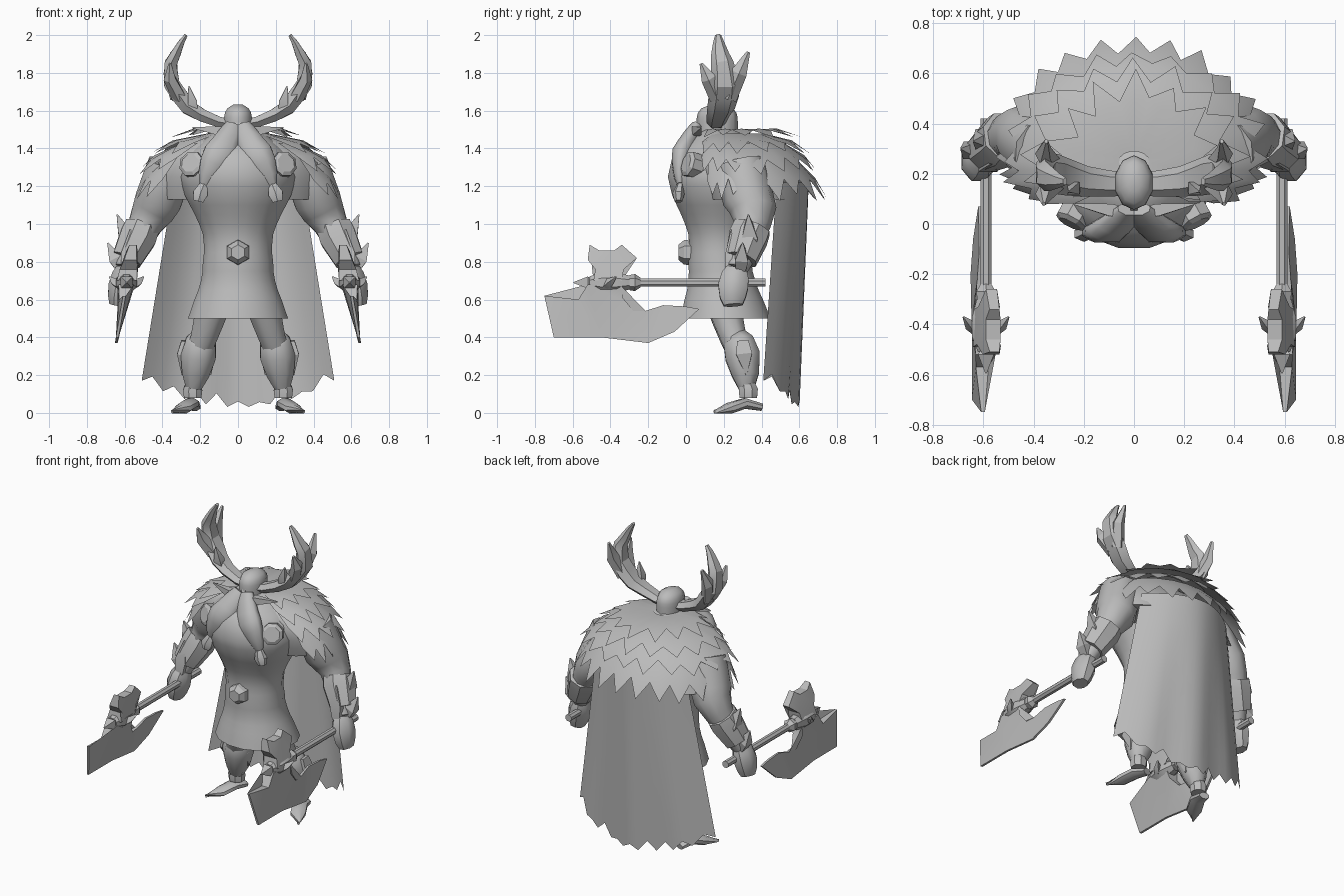
import bpy, bmesh, math, random
from mathutils import Vector

random.seed(4)
if "Cube" in bpy.data.objects:
    bpy.data.objects.remove(bpy.data.objects["Cube"])

grey = bpy.data.materials.new("plain grey")
grey.use_nodes = True
grey.diffuse_color = (0.5, 0.5, 0.5, 1)
grey.node_tree.nodes["Principled BSDF"].inputs["Base Color"].default_value = grey.diffuse_color


def finish(name, bm, mirror=False, crease=40):
    mesh = bpy.data.meshes.new(name)
    bmesh.ops.recalc_face_normals(bm, faces=bm.faces)
    bm.to_mesh(mesh)
    bm.free()
    mesh.materials.append(grey)
    part = bpy.data.objects.new(name, mesh)
    bpy.context.collection.objects.link(part)
    if mirror:
        modifier = part.modifiers.new("both sides", "MIRROR")
        modifier.use_mirror_merge = False
    bpy.ops.object.select_all(action="DESELECT")
    part.select_set(True)
    bpy.context.view_layer.objects.active = part
    bpy.ops.object.shade_smooth_by_angle(angle=math.radians(crease))


def refine(points):
    """Insert a rounded midpoint between each pair of neighbours."""
    result = [points[0]]
    last = len(points) - 1
    for i in range(last):
        before, after = points[max(i - 1, 0)], points[min(i + 2, last)]
        start, end = points[i], points[i + 1]
        result += [(start + end) * 0.625 - (before + after) * 0.125, end]
    return result


def tube(name, path, radii, flat=1, sides=8, mirror=True, crease=40, level=False, smooth=False):
    """Loft a polygon along a path; flat stretches its depth against its width."""
    rows = [Vector((*point, radius)) for point, radius in zip(path, radii)]
    if smooth:
        rows = refine(rows)
    centres = [row.to_3d() for row in rows]
    bm = bmesh.new()
    rings = []
    for i, row in enumerate(rows):
        along = (centres[min(i + 1, len(rows) - 1)] - centres[max(i - 1, 0)]).normalized()
        if level:
            along = Vector((0, 0, 1))
        reference = Vector((0, 1, 0)) if abs(along.y) < 0.8 else Vector((0, 0, 1))
        wide = along.cross(reference).normalized() * row[3]
        deep = wide.cross(along) * flat
        turns = [math.tau * (k + 0.5) / sides for k in range(sides)]
        rings.append([bm.verts.new(centres[i] + wide * math.cos(a) + deep * math.sin(a)) for a in turns])
    for low, high in zip(rings, rings[1:]):
        for k in range(sides):
            bm.faces.new((low[k - 1], low[k], high[k], high[k - 1]))
    bm.faces.new(rings[0])
    bm.faces.new(rings[-1])
    finish(name, bm, mirror, crease)


def spike(name, base, tip, radius, flat=1):
    middle = Vector(base).lerp(Vector(tip), 0.4)
    tube(name, [base, middle, tip], [radius * 0.7, radius, 0.004], flat, sides=4, crease=25)


# Torso with a narrow waist and a flared kilt
girths = [0.27, 0.235, 0.2, 0.19, 0.185, 0.21, 0.26, 0.3, 0.3, 0.24, 0.1]
tube("torso", [(0, 0.21 - 0.01 * min(i, 3), 0.5 + i / 10) for i in range(len(girths))], girths,
     flat=0.9, sides=16, mirror=False, crease=60, level=True, smooth=True)
tube("belt_buckle", [(0, 0.05, 0.85), (0, -0.01, 0.85), (0, -0.04, 0.85)], [0.07, 0.065, 0.04],
     sides=6, mirror=False, crease=20)

# Head with a rounded helmet
curve = [i / 5 for i in range(-4, 5)] + [0.97]
tube("head", [(0, 0.165, 1.52 + s * 0.115) for s in curve], [0.078 * math.sqrt(1 - s ** 4) for s in curve],
     flat=1.4, sides=10, mirror=False, crease=50, level=True)
spike("nose_guard", (0, 0.05, 1.47), (0, 0.1, 1.61), 0.02)

# Beard, braids and moustache
tube("beard", [(0.02, 0.06, 1.52), (0.07, 0, 1.41), (0.13, -0.03, 1.32), (0.18, -0.03, 1.21)],
     [0.05, 0.085, 0.08, 0.03], flat=0.6, smooth=True, crease=60)
tube("braid_end", [(0.18, -0.03, 1.21), (0.2, -0.04, 1.16), (0.21, -0.04, 1.12)], [0.025, 0.045, 0.03],
     flat=0.7, sides=6)
spike("moustache", (0, 0.04, 1.48), (0.24, 0.08, 1.51), 0.035)
tube("chest_disc", [(0.2, 0.1, 1.29), (0.25, 0.01, 1.32), (0.255, 0, 1.323)], [0.07, 0.07, 0.05], crease=20)

# Antlers with flattened main beams and three prongs
tube("antler_beam", [(0.04, 0.16, 1.53), (0.19, 0.17, 1.575), (0.31, 0.2, 1.68), (0.355, 0.2, 1.8),
                     (0.33, 0.18, 1.9), (0.275, 0.17, 2)],
     [0.03, 0.038, 0.05, 0.042, 0.03, 0.01], flat=1.6, sides=6, crease=25, smooth=True)
tube("antler_back_prong", [(0.32, 0.22, 1.67), (0.36, 0.28, 1.8), (0.35, 0.33, 1.91)],
     [0.04, 0.035, 0.008], flat=1.3, sides=5, crease=25)
tube("antler_front_prong", [(0.31, 0.17, 1.67), (0.36, 0.12, 1.77), (0.36, 0.08, 1.85)],
     [0.04, 0.035, 0.008], flat=1.2, sides=5, crease=25)
spike("antler_inner_prong", (0.23, 0.15, 1.59), (0.26, 0.13, 1.73), 0.035)

# Fur mantle: a dome under overlapping ragged tiers
curve = [i / 6 for i in range(6)] + [0.97]
tube("mantle_dome", [(0, 0.34 - s * 0.14, 1.13 + s * 0.36) for s in curve],
     [0.45 * (1 - s ** 3) ** 0.6 for s in curve],
     flat=0.56, sides=20, mirror=False, crease=60, level=True)


def fur_tier(name, inner, outer, teeth, reach):
    """Ring of pointed tufts; inner and outer hold width, back depth, front depth and height."""
    bm = bmesh.new()

    def spot(step, out, lift=0):
        angle = math.radians(reach) * (2 * step / teeth - 1)
        width, back, front, height = Vector(inner).lerp(Vector(outer), out)
        depth = back if math.cos(angle) > 0 else front
        arch = 0.025 * math.sin(math.pi * min(out, 1))
        return bm.verts.new((width * math.sin(angle), 0.25 + depth * math.cos(angle), height + lift + arch))

    roots = [spot(i, 0) for i in range(teeth + 1)]
    notches = [spot(i, random.uniform(0.6, 0.7)) for i in range(teeth + 1)]
    for i in range(teeth):
        tip = spot(i + random.uniform(0.4, 0.6), random.uniform(0.9, 1.05))
        ridge = spot(i + 0.5, 0.6, lift=0.005)
        border = [roots[i], roots[i + 1], notches[i + 1], tip, notches[i]]
        for k, corner in enumerate(border):
            bm.faces.new((border[k - 1], corner, ridge))
    finish(name, bm, crease=50)


fur_tier("fur_collar", (0.06, 0.04, 0.08, 1.5), (0.36, 0.36, 0.22, 1.46), teeth=11, reach=145)
fur_tier("fur_upper", (0.16, 0.16, 0.14, 1.48), (0.47, 0.41, 0.26, 1.37), teeth=13, reach=140)
fur_tier("fur_middle", (0.3, 0.27, 0.2, 1.43), (0.54, 0.45, 0.26, 1.27), teeth=15, reach=135)
fur_tier("fur_lower", (0.4, 0.33, 0.22, 1.35), (0.55, 0.5, 0.24, 1.13), teeth=17, reach=126)

# Cape with soft folds and a torn hem
bm = bmesh.new()
columns, levels = 18, 6
grid = []
for i in range(columns + 1):
    side = 2 * i / columns - 1
    tear = random.uniform(0.02, 0.07) if i % 2 else 0
    hem = 0.03 + 0.14 * side ** 2 + tear
    column = []
    for j in range(levels + 1):
        down = j / levels
        fold = 0.012 * down * math.cos(side * 9)
        x = side * (0.34 + 0.17 * down)
        y = 0.65 - 0.06 * down - 0.17 * side ** 2 + fold
        column.append(bm.verts.new((x, y, 1.22 + (hem - 1.22) * down)))
    grid.append(column)
for left, right in zip(grid, grid[1:]):
    for j in range(levels):
        bm.faces.new((left[j], left[j + 1], right[j + 1], right[j]))
finish("cape", bm, crease=50)

# Arms, bracers and fists
shoulder, elbow, wrist = (0.36, 0.29, 1.32), (0.49, 0.35, 1), (0.6, 0.27, 0.76)
tube("arm", [shoulder, (0.42, 0.33, 1.13), elbow, wrist], [0.12, 0.13, 0.095, 0.055],
     flat=1.05, sides=10, crease=60, smooth=True)
tube("bracer", [(0.51, 0.35, 0.98), (0.53, 0.33, 0.93), (0.59, 0.29, 0.81)], [0.1, 0.105, 0.085],
     flat=1.05, crease=25)
spike("bracer_upper_spike", (0.56, 0.34, 0.86), (0.64, 0.33, 1.05), 0.06)
spike("bracer_side_spike", (0.62, 0.29, 0.76), (0.69, 0.3, 0.9), 0.05)
spike("bracer_front_spike", (0.59, 0.22, 0.75), (0.57, 0.24, 0.97), 0.055, flat=0.5)
tube("fist", [wrist, (0.62, 0.25, 0.67), (0.64, 0.25, 0.57)], [0.05, 0.072, 0.045], flat=1.2, smooth=True)

# Axe shaft, boss and points
axe_x, axe_z = 0.59, 0.69


def axe_tube(name, spans, radii, sides):
    tube(name, [(axe_x, y, axe_z) for y in spans], radii, sides=sides, crease=25)


axe_tube("axe_shaft", [0.42, -0.42], [0.024, 0.024], sides=8)
axe_tube("axe_collar", [-0.24, -0.27, -0.3], [0.025, 0.045, 0.04], sides=6)
axe_tube("axe_boss", [-0.3, -0.37, -0.45, -0.51], [0.04, 0.06, 0.06, 0.035], sides=8)
axe_tube("axe_front_point", [-0.49, -0.52, -0.595], [0.02, 0.045, 0.004], sides=4)
for way in (-1, 1):
    spike("axe_boss_horn", (axe_x + way * 0.04, -0.43, 0.67), (axe_x + way * 0.09, -0.37, 0.72), 0.025)


def axe_plate(name, outline, thickness):
    """Extrude an outline of y and z, thinning away from the boss and leaning with height."""
    bm = bmesh.new()
    sheets = []
    for way in (-1, 1):
        sheet = []
        for y, z in outline:
            half = thickness * max(0.12, 1 - math.hypot(y + 0.42, z - axe_z) / 0.3)
            sheet.append(bm.verts.new((axe_x + (axe_z - z) * 0.17 + way * half, y, z)))
        sheets.append(sheet)
        bm.faces.new(sheet)
    near, far = sheets
    for k in range(len(outline)):
        bm.faces.new((near[k - 1], near[k], far[k], far[k - 1]))
    bmesh.ops.triangulate(bm, faces=[face for face in bm.faces if len(face.verts) > 4])
    finish(name, bm, mirror=True, crease=30)


under = [(-0.75, 0.62), (-0.7, 0.4), (-0.45, 0.4), (-0.2, 0.37), (-0.06, 0.43), (0.07, 0.55)]
over = refine([Vector(point) for point in [(0.07, 0.55), (-0.12, 0.57), (-0.28, 0.54), (-0.35, 0.68)]])
axe_plate("axe_blade", under + over[1:] + [(-0.52, 0.68), (-0.57, 0.6)], 0.06)
axe_plate("axe_crest", [(-0.34, 0.7), (-0.33, 0.76), (-0.26, 0.82), (-0.34, 0.89), (-0.38, 0.86), (-0.46, 0.86),
                        (-0.51, 0.89), (-0.52, 0.81), (-0.48, 0.76), (-0.49, 0.7)], 0.07)

# Legs, fur boots and feet
hip, knee, heel = (0.13, 0.2, 0.58), (0.18, 0.25, 0.4), (0.24, 0.33, 0.08)
tube("thigh", [hip, knee, (0.22, 0.3, 0.3)], [0.1, 0.075, 0.07], crease=60, smooth=True)
tube("boot_cuff", [(0.19, 0.26, 0.41), (0.21, 0.3, 0.3), (0.235, 0.32, 0.13)], [0.06, 0.1, 0.045],
     smooth=True, crease=60)
for way in (-1, 1):
    spike("boot_fur_flap", (0.22 + way * 0.05, 0.3, 0.38), (0.22 + way * 0.075, 0.32, 0.2), 0.06)
tube("ankle", [(0.235, 0.32, 0.17), (0.24, 0.33, 0.12), heel], [0.04, 0.055, 0.05])
tube("foot", [(0.23, 0.4, 0.03), (0.25, 0.31, 0.05), (0.29, 0.23, 0.025), (0.35, 0.15, 0.006)],
     [0.035, 0.05, 0.05, 0.01], flat=0.6)
